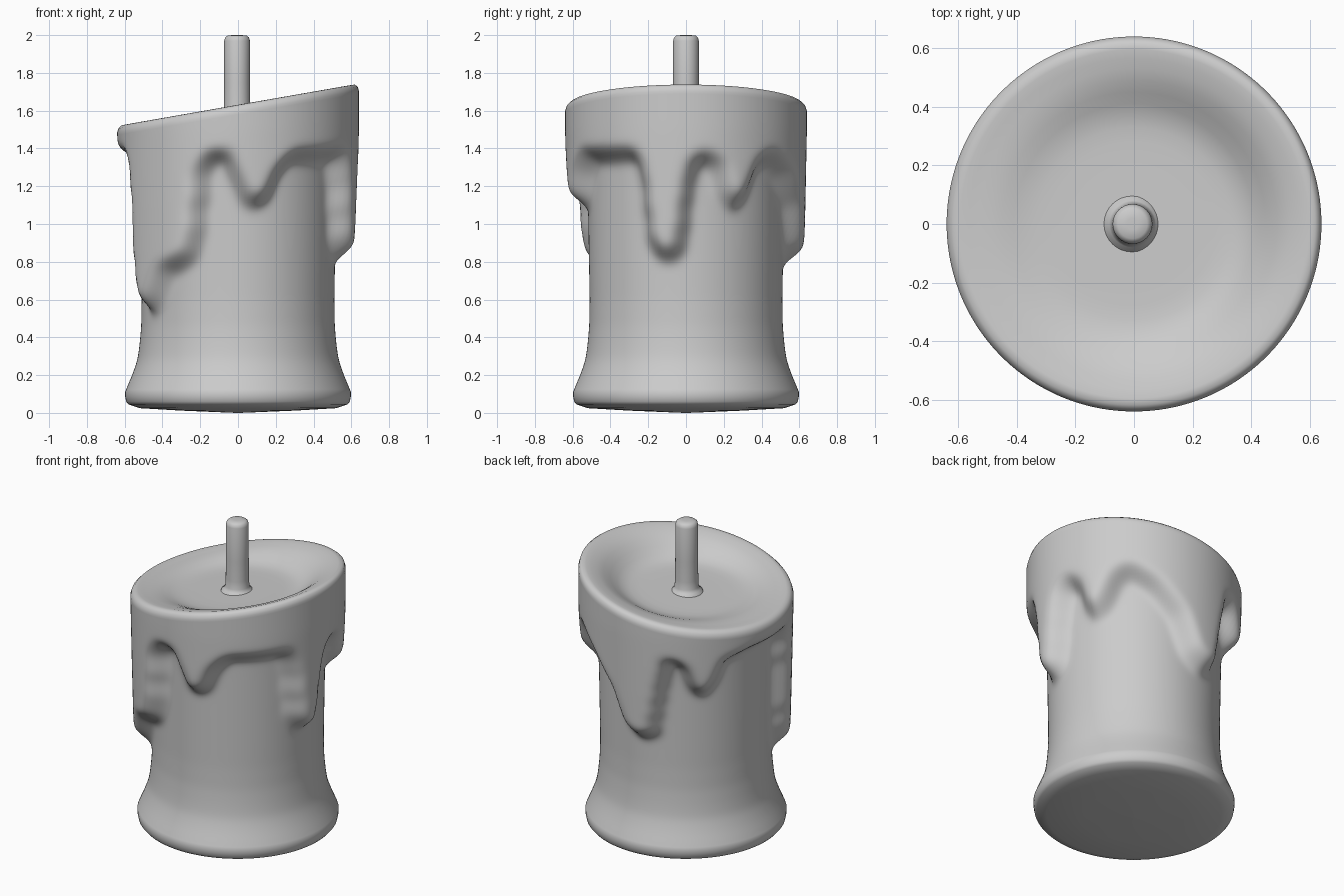
import bpy, bmesh, math

if "Cube" in bpy.data.objects:
    bpy.data.objects.remove(bpy.data.objects["Cube"])

SEG = 192
ROWS = 100


def interp(pts, t, smooth=False):
    """Piecewise interpolation through (t, value) points."""
    if t <= pts[0][0]:
        return pts[0][1]
    for (a, va), (b, vb) in zip(pts, pts[1:]):
        if t <= b:
            f = (t - a) / (b - a)
            if smooth:
                f = f * f * (3 - 2 * f)
            return va + (vb - va) * f
    return pts[-1][1]


def skin(name, rings):
    """Skin a stack of closed rings and cap both ends, shaded smooth."""
    bm = bmesh.new()
    vr = [[bm.verts.new(p) for p in ring] for ring in rings]
    n = len(vr[0])
    for a, b in zip(vr, vr[1:]):
        for i in range(n):
            j = (i + 1) % n
            bm.faces.new((a[i], a[j], b[j], b[i]))
    bm.faces.new(vr[0][::-1])
    bm.faces.new(vr[-1])
    bmesh.ops.recalc_face_normals(bm, faces=bm.faces)
    me = bpy.data.meshes.new(name)
    bm.to_mesh(me)
    bm.free()
    ob = bpy.data.objects.new(name, me)
    bpy.context.collection.objects.link(ob)
    bpy.context.view_layer.objects.active = ob
    ob.select_set(True)
    bpy.ops.object.shade_smooth_by_angle(angle=math.radians(70))
    ob.select_set(False)


# Lower edge of the melted wax: (angle in degrees, height)
DRIP = [(0, 1.10), (3, 1.28), (9, 1.34), (17, 1.29), (21, 1.14), (27, 1.08),
        (33, 1.14), (40, 1.30), (48, 1.34), (62, 1.25), (77, 1.08), (86, .86),
        (96, .79), (105, .83), (110, 1.12), (115, 1.33), (123, 1.29), (129, 1.14),
        (135, 1.09), (142, 1.17), (148, 1.31), (165, 1.35), (196, 1.35), (200, 1.25),
        (203, .70), (207, .58), (212, .53), (219, .59), (228, .74), (238, .78), (244, .82),
        (248, .95), (251, 1.26), (256, 1.34), (264, 1.34), (269, 1.23),
        (274, 1.12), (279, 1.09), (285, 1.12), (291, 1.26), (299, 1.34), (333, 1.35),
        (337, 1.25), (341, .90), (346, .82), (352, .81), (357, .86), (360, 1.10)]
# Candle core under the wax: (height, radius)
CORE = [(.11, .598), (.15, .582), (.20, .56), (.28, .532), (.36, .521),
        (.46, .512), (.6, .51), (1.2, .52), (1.7, .53)]


def rim_z(x):
    return 1.63 + .175 * x


def side_radius(deg, z):
    core = interp(CORE, z)
    wax = interp([(.6, .62), (1.1, .632), (1.5, .64)], z)
    edge = interp(DRIP, deg)
    m = interp([(edge - .025, 0), (edge + .065, 1)], z, True)
    return core + (wax - core) * m


rings = []
angs = [(360 * i / SEG, math.cos(2 * math.pi * i / SEG), math.sin(2 * math.pi * i / SEG))
        for i in range(SEG)]
# Underside and foot
for r, z in ((.01, 0.0), (.3, .012), (.52, .025), (.58, .045), (.592, .06), (.597, .085)):
    rings.append([(r * c, r * s, z) for _, c, s in angs])

# Side wall with drips, softened, ending just below the slanted rim
Z = [[.11 + (rim_z(.63 * c) - .145) * k / ROWS for _, c, _ in angs] for k in range(ROWS + 1)]
R = [[side_radius(angs[i][0], row[i]) for i in range(SEG)] for row in Z]
for _ in range(6):
    R = [[(2 * row[i] + row[i - 1] + row[(i + 1) % SEG]) / 4 for i in range(SEG)] for row in R]
    R = ([R[0]] + [[(2 * b + a + c) / 4 for a, b, c in zip(R[k - 1], R[k], R[k + 1])]
                   for k in range(1, ROWS)] + [R[-1]])
for zr, rr in zip(Z, R):
    rings.append([(r * c, r * s, z) for r, z, (_, c, s) in zip(rr, zr, angs)])

# Rounded rim, then the bowl blending from the slant to a gently tilted floor
for r, dz, f in ((.633, -.013, 0), (.618, 0, 0), (.595, .001, 0), (.565, -.004, .02),
                 (.53, -.005, .08), (.49, -.005, .24), (.45, 0, .48), (.41, 0, .72),
                 (.37, 0, .89), (.33, 0, .97), (.28, 0, 1), (.2, 0, 1), (.01, 0, 1)):
    ring = []
    for _, c, s in angs:
        rim = rim_z(.62 * c if r < .6 else r * c) + dz
        if r < .6:
            rim = rim_z(r * c) + dz
        floor = 1.54 + .07 * r * c
        ring.append((r * c, r * s, rim + (floor - rim) * f))
    rings.append(ring)
skin("candle_body", rings)

# Wick with a small flared foot and rounded tip
wick = [(.10, 1.525), (.095, 1.541), (.08, 1.55), (.072, 1.57), (.069, 1.62), (.068, 1.75),
        (.068, 1.97), (.063, 1.988), (.05, 1.998), (.02, 2.0)]
skin("wick", [[(-.005 + r * math.cos(2 * math.pi * i / 32), r * math.sin(2 * math.pi * i / 32), z)
               for i in range(32)] for r, z in wick])
